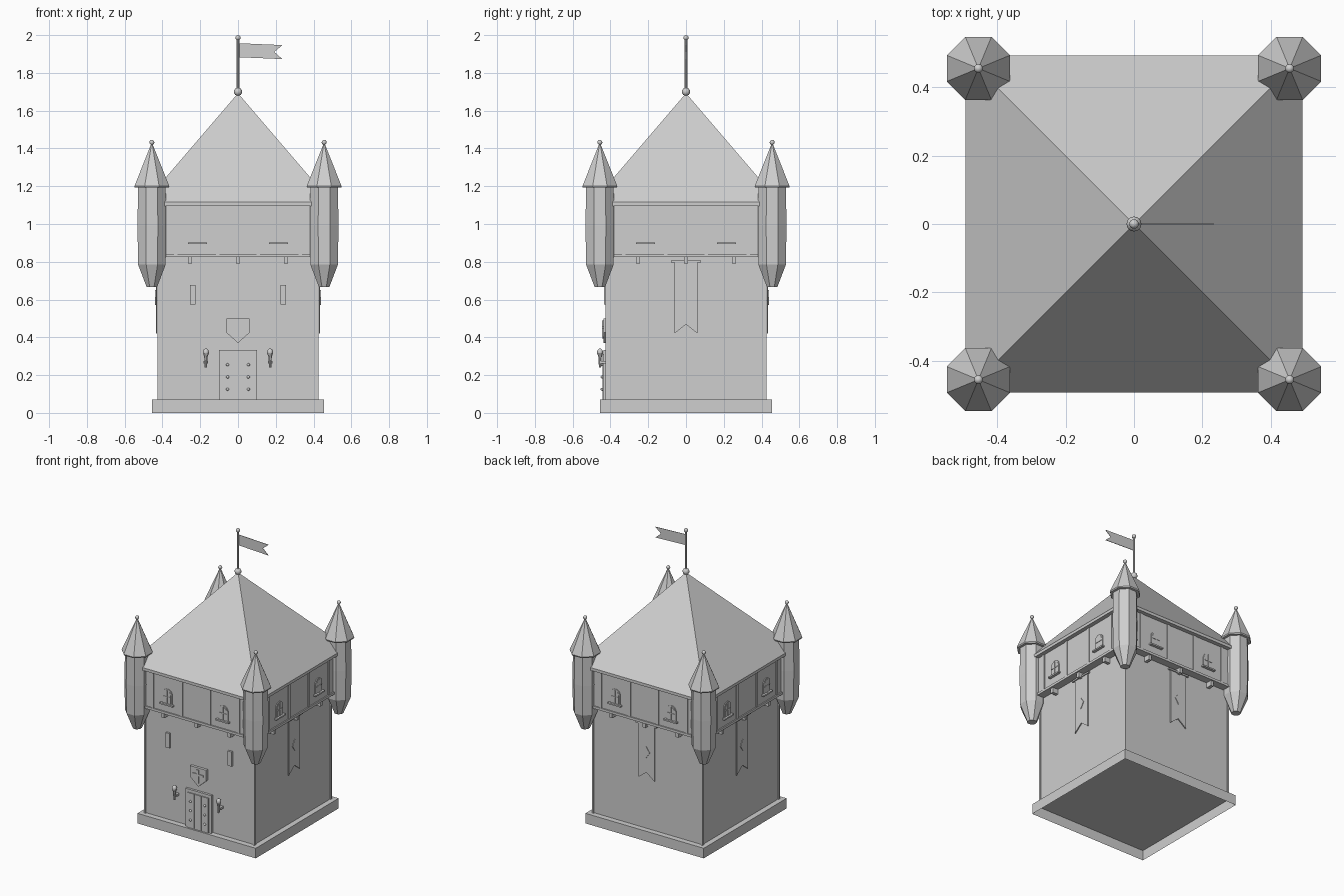
import bpy, bmesh, math
from mathutils import Matrix, Vector

if "Cube" in bpy.data.objects:
    bpy.data.objects.remove(bpy.data.objects["Cube"])

# The whole model is one plain grey
GREY = bpy.data.materials.new("light_grey")
GREY.diffuse_color = (0.62, 0.62, 0.62, 1)
GREY.use_nodes = True
GREY.node_tree.nodes["Principled BSDF"].inputs["Base Color"].default_value = GREY.diffuse_color

def finish(name, bm, side=0, smooth=False):
    """Turn the mesh to face a side (0 = front, then quarter turns) and add it."""
    bmesh.ops.recalc_face_normals(bm, faces=bm.faces)
    bm.transform(Matrix.Rotation(side * math.pi / 2, 4, 'Z'))
    for f in bm.faces:
        f.smooth = smooth
    me = bpy.data.meshes.new(name)
    bm.to_mesh(me)
    bm.free()
    me.materials.append(GREY)
    ob = bpy.data.objects.new(name, me)
    bpy.context.collection.objects.link(ob)
    return ob

def box(name, x, y, z, side=0, open_bottom=False):
    """Box from (min, max) pairs."""
    bm = bmesh.new()
    bmesh.ops.create_cube(bm, size=1)
    bm.normal_update()
    for v in bm.verts:
        v.co = Vector([(a + b) / 2 + c * (b - a) for (a, b), c in zip((x, y, z), v.co)])
    if open_bottom:
        bmesh.ops.delete(bm, geom=[f for f in bm.faces if f.normal.z < -.5], context='FACES_ONLY')
    return finish(name, bm, side)

def plate(name, outline, y0, y1, side=0):
    """Outline in x, z extruded from depth y0 to y1."""
    bm = bmesh.new()
    face = bm.faces.new([bm.verts.new((x, y0, z)) for x, z in outline])
    ext = bmesh.ops.extrude_face_region(bm, geom=[face])
    for v in ext["geom"]:
        if isinstance(v, bmesh.types.BMVert):
            v.co.y = y1
    return finish(name, bm, side)

def lathe(name, at, profile, sides=8):
    """Stack of rings (apothem, z), flat sides facing the axes."""
    bm = bmesh.new()
    rings = []
    for r, z in profile:
        r = r / math.cos(math.pi / sides)
        rings.append([bm.verts.new((at[0] + r * math.cos((i + .5) * math.tau / sides),
                                    at[1] + r * math.sin((i + .5) * math.tau / sides), z))
                      for i in range(sides)])
    for a, b in zip(rings, rings[1:]):
        for i in range(sides):
            j = (i + 1) % sides
            bm.faces.new((a[i], a[j], b[j], b[i]))
    bm.faces.new(rings[0])
    bm.faces.new(rings[-1])
    return finish(name, bm)

def ball(name, at, r, stretch=1):
    bm = bmesh.new()
    bmesh.ops.create_uvsphere(bm, u_segments=12, v_segments=8, radius=r)
    for v in bm.verts:
        v.co = Vector((v.co.x, v.co.y, v.co.z * stretch)) + Vector(at)
    return finish(name, bm, 0, True)

def arch(x, w, z0, z1):
    """Round-topped window outline."""
    zc = z1 - w
    return [(x - w, z0), (x + w, z0)] + [
        (x + w * math.cos(i * math.pi / 8), zc + w * math.sin(i * math.pi / 8)) for i in range(9)]

# Keep: hollow plinth, walls with corner strips, overhanging gallery
box("plinth", (-.455, .455), (-.455, .455), (0, .07), open_bottom=True)
box("wall", (-.42, .42), (-.42, .42), (.072, .84))
box("gallery", (-.465, .465), (-.465, .465), (.83, 1.10))
box("gallery_sill_beam", (-.473, .473), (-.473, .473), (.825, .842))

# Main roof with eave board, finial and flag
box("eave_board", (-.494, .494), (-.494, .494), (1.096, 1.116))
lathe("main_roof", (0, 0), [(.494, 1.116), (.002, 1.69)], 4)
ball("roof_finial", (0, 0, 1.70), .022)
lathe("flag_pole", (0, 0), [(.007, 1.68), (.007, 1.98)])
ball("pole_ball", (0, 0, 1.986), .014)
plate("flag", [(.004, 1.883), (.235, 1.873), (.192, 1.911), (.235, 1.947), (.004, 1.957)],
      -.0015, .0015)

# Corner strips and turrets
for sx in (-1, 1):
    for sy in (-1, 1):
        box("corner_strip", sorted((sx * .412, sx * .425)), sorted((sy * .412, sy * .425)),
            (.07, .83))
        c = (sx * .456, sy * .456)
        lathe("turret", c, [(.028, .667), (.073, .785), (.076, .99), (.073, 1.20)])
        lathe("turret_roof", c, [(.090, 1.192), (.0925, 1.20), (.003, 1.425)])
        ball("turret_finial", (*c, 1.432), .013)

# Gallery details on every side
for side in range(4):
    for x in (-.255, 0, .255):
        box("corbel", (x - .011, x + .011), (-.462, -.41), (.79, .828), side)
    for x in (-.33, -.107, .107, .33):
        box("gallery_post", (x - .01, x + .01), (-.470, -.46), (.84, 1.098), side)
    for x in (-.215, .215):
        plate("window_frame", arch(x, .037, .90, 1.003), -.46, -.471, side)
        plate("window_pane", arch(x, .028, .906, .994), -.47, -.473, side)
        box("window_mullion", (x - .003, x + .003), (-.476, -.47), (.905, .995), side)
        box("window_crossbar", (x - .028, x + .028), (-.476, -.47), (.947, .953), side)
        box("window_sill", (x - .05, x + .05), (-.484, -.46), (.893, .903), side)

# Hanging banners on the sides and back
for side in (1, 2, 3):
    box("banner_rod", (-.08, .08), (-.442, -.43), (.797, .808), side)
    plate("banner", [(-.062, .803), (-.062, .42), (0, .468), (.062, .42), (.062, .803)],
          -.428, -.435, side)
    plate("banner_emblem", [(0, .57), (.027, .61), (0, .65), (-.027, .61)], -.434, -.439, side)

# Door with planks and studs
box("door_frame", (-.10, .10), (-.436, -.41), (.07, .333))
for x in (-.055, 0, .055):
    box("door_plank", (x - .0255, x + .0255), (-.443, -.43), (.07, .312))
for z in (.125, .19, .255):
    for x in (-.055, .055):
        ball("door_stud", (x, -.444, z), .008)

# Shield with cross above the door
plate("shield", [(-.062, .50), (-.062, .425), (0, .37), (.062, .425), (.062, .50)], -.41, -.438)
box("shield_cross_upright", (-.007, .007), (-.444, -.43), (.395, .488))
box("shield_cross_bar", (-.042, .042), (-.444, -.43), (.445, .459))

# Arrow slits and torches
for sx in (-1, 1):
    x = sx * .239
    box("arrow_slit", (x - .015, x + .015), (-.434, -.41), (.575, .677))
    x = sx * .17
    box("torch_bracket", (x - .012, x + .012), (-.452, -.415), (.262, .276))
    lathe("torch_handle", (x, -.455), [(.006, .24), (.010, .315)])
    lathe("torch_cup", (x, -.455), [(.010, .298), (.015, .316)])
    ball("torch_flame", (x, -.455, .32), .016, 1.3)
